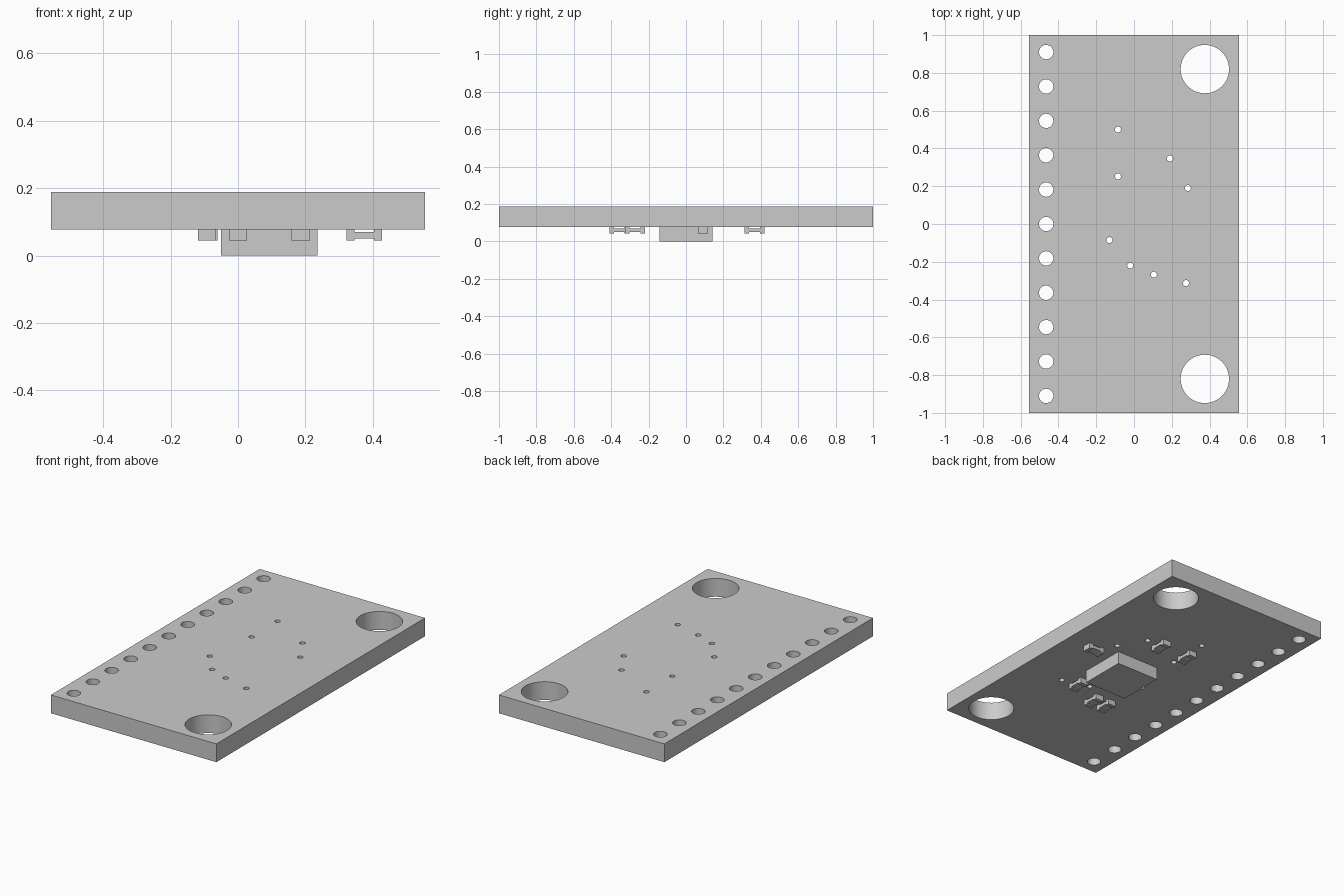
import bpy
import bmesh
from mathutils import Matrix, Vector

cube = bpy.data.objects.get("Cube")
if cube:
    bpy.data.objects.remove(cube, do_unlink=True)

BOARD_BOTTOM, BOARD_TOP = 0.077, 0.188

grey = bpy.data.materials.new("plain grey")
grey.use_nodes = True
grey.diffuse_color = (0.6, 0.6, 0.6, 1)
grey.node_tree.nodes["Principled BSDF"].inputs["Base Color"].default_value = grey.diffuse_color


def make_object(name, bm):
    mesh = bpy.data.meshes.new(name)
    bm.to_mesh(mesh)
    bm.free()
    mesh.materials.append(grey)
    obj = bpy.data.objects.new(name, mesh)
    bpy.context.collection.objects.link(obj)
    return obj


def add_box(bm, low, high):
    low, high = Vector(low), Vector(high)
    place = Matrix.Translation((low + high) / 2) @ Matrix.Diagonal((*(high - low), 1))
    bmesh.ops.create_cube(bm, size=1, matrix=place)


def make_box(name, low, high):
    bm = bmesh.new()
    add_box(bm, low, high)
    return make_object(name, bm)


# Holes: pin row along one edge, two mounting holes, scattered vias
holes = [(-0.465, 0.91 - 0.182 * i, 0.038, 32) for i in range(11)]
holes += [(0.375, y, 0.128, 64) for y in (0.82, -0.82)]
vias = [(-0.085, 0.5), (-0.085, 0.252), (0.19, 0.347), (0.285, 0.19),
        (-0.13, -0.085), (-0.02, -0.22), (0.105, -0.268), (0.275, -0.313)]
holes += [(x, y, 0.016, 20) for x, y in vias]

bm = bmesh.new()
for x, y, radius, sides in holes:
    bmesh.ops.create_cone(bm, cap_ends=True, segments=sides, radius1=radius, radius2=radius,
                          depth=0.5, matrix=Matrix.Translation((x, y, BOARD_TOP)))
cutter = make_object("hole_cutter", bm)
cutter.hide_render = True
cutter.hide_viewport = True

# Circuit board with the holes cut through
board = make_box("board", (-0.555, -1, BOARD_BOTTOM), (0.555, 1, BOARD_TOP))
cut = board.modifiers.new("holes", "BOOLEAN")
cut.operation = "DIFFERENCE"
cut.solver = "EXACT"
cut.object = cutter
bpy.context.view_layer.update()
cut_mesh = bpy.data.meshes.new_from_object(
    board.evaluated_get(bpy.context.evaluated_depsgraph_get()))
board.modifiers.clear()
board.data = cut_mesh
bpy.data.objects.remove(cutter, do_unlink=True)
bpy.ops.object.select_all(action="DESELECT")
board.select_set(True)
bpy.context.view_layer.objects.active = board
bpy.ops.object.shade_smooth_by_angle()

# Main chip hanging under the board
make_box("chip", (-0.05, -0.143, 0), (0.236, 0.143, BOARD_BOTTOM))


# Small surface parts: a thin body between two taller end caps
def make_component(name, x, y, along_x):
    bm = bmesh.new()
    half, cap, wide, bottom = 0.053, 0.024, 0.027, 0.044
    for low, high in ((-half, cap - half), (half - cap, half)):
        add_box(bm, (low, -wide, bottom), (high, wide, BOARD_BOTTOM))
    add_box(bm, (cap - half, -wide, bottom + 0.007), (half - cap, wide, BOARD_BOTTOM - 0.007))
    turn = Matrix.Identity(4) if along_x else Matrix.Rotation(1.5707963, 4, "Z")
    bmesh.ops.transform(bm, matrix=Matrix.Translation((x, y, 0)) @ turn, verts=bm.verts)
    return make_object(name, bm)


make_component("side_capacitor", 0.375, 0.09, True)
make_component("back_left_resistor", 0.105, 0.367, False)
make_component("back_right_resistor", -0.088, 0.367, False)
make_component("front_left_capacitor", 0.186, -0.272, False)
make_component("front_middle_resistor", 0.0, -0.357, False)
make_component("front_right_resistor", -0.092, -0.357, False)
